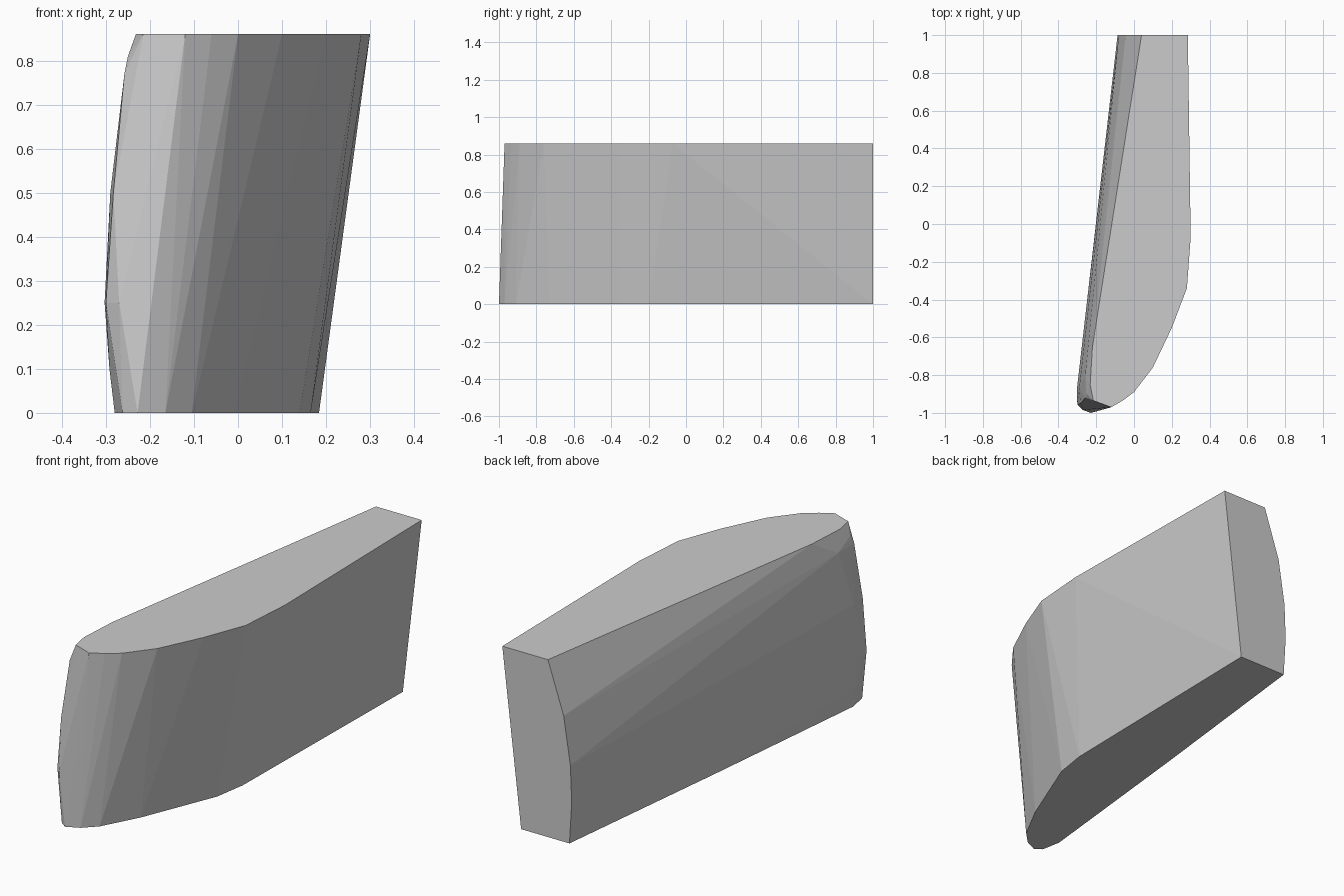
import bpy, bmesh

if "Cube" in bpy.data.objects:
    bpy.data.objects.remove(bpy.data.objects["Cube"])

# Outline of the top and bottom faces, running round from the back right corner
TOP = [(0.285, 1), (0.30, -0.07), (0.28, -0.34), (0.2, -0.55), (0.1, -0.76),
       (0, -0.89), (-0.06, -0.935), (-0.12, -0.97), (-0.215, -0.935),
       (-0.232, -0.85), (-0.22, -0.65), (0.04, 1)]
BOTTOM = [(0.184, 1), (0.165, -0.2), (0.14, -0.36), (0.075, -0.52), (-0.01, -0.73),
          (-0.105, -0.91), (-0.165, -0.97), (-0.228, -1), (-0.262, -0.975),
          (-0.28, -0.88), (-0.183, 0.05), (-0.075, 1)]
# Bulging left flank: back edge and rounded front corner as (x, y, z)
FLANK = [(-0.044, 1, 0.61), (-0.08, 1, 0.38), (-0.087, 1, 0.2),
         (-0.25, -0.9, 0.81), (-0.258, -0.8, 0.77), (-0.258, -0.92, 0.77),
         (-0.29, -0.87, 0.5), (-0.283, -0.95, 0.5),
         (-0.303, -0.88, 0.25), (-0.3, -0.955, 0.25), (-0.27, -0.985, 0.25),
         (-0.292, -0.88, 0.1)]
HEIGHT = 0.86

# The block is the convex skin over both outlines and the flank
bm = bmesh.new()
points = [(x, y, HEIGHT) for x, y in TOP] + [(x, y, 0) for x, y in BOTTOM] + FLANK
for p in points:
    bm.verts.new(p)
res = bmesh.ops.convex_hull(bm, input=bm.verts[:])
loose = [v for v in bm.verts if not v.link_faces]
bmesh.ops.delete(bm, geom=loose, context='VERTS')
# Merge the flat triangles of top, bottom and back
bmesh.ops.dissolve_limit(bm, angle_limit=0.005, verts=bm.verts[:], edges=bm.edges[:])
bmesh.ops.recalc_face_normals(bm, faces=bm.faces[:])

mesh = bpy.data.meshes.new("curved_block")
bm.to_mesh(mesh)
bm.free()

grey = bpy.data.materials.new("plain_grey")
grey.diffuse_color = (0.6, 0.6, 0.6, 1)
grey.use_nodes = True
grey.node_tree.nodes["Principled BSDF"].inputs["Base Color"].default_value = grey.diffuse_color
mesh.materials.append(grey)
block = bpy.data.objects.new("curved_block", mesh)
bpy.context.collection.objects.link(block)
